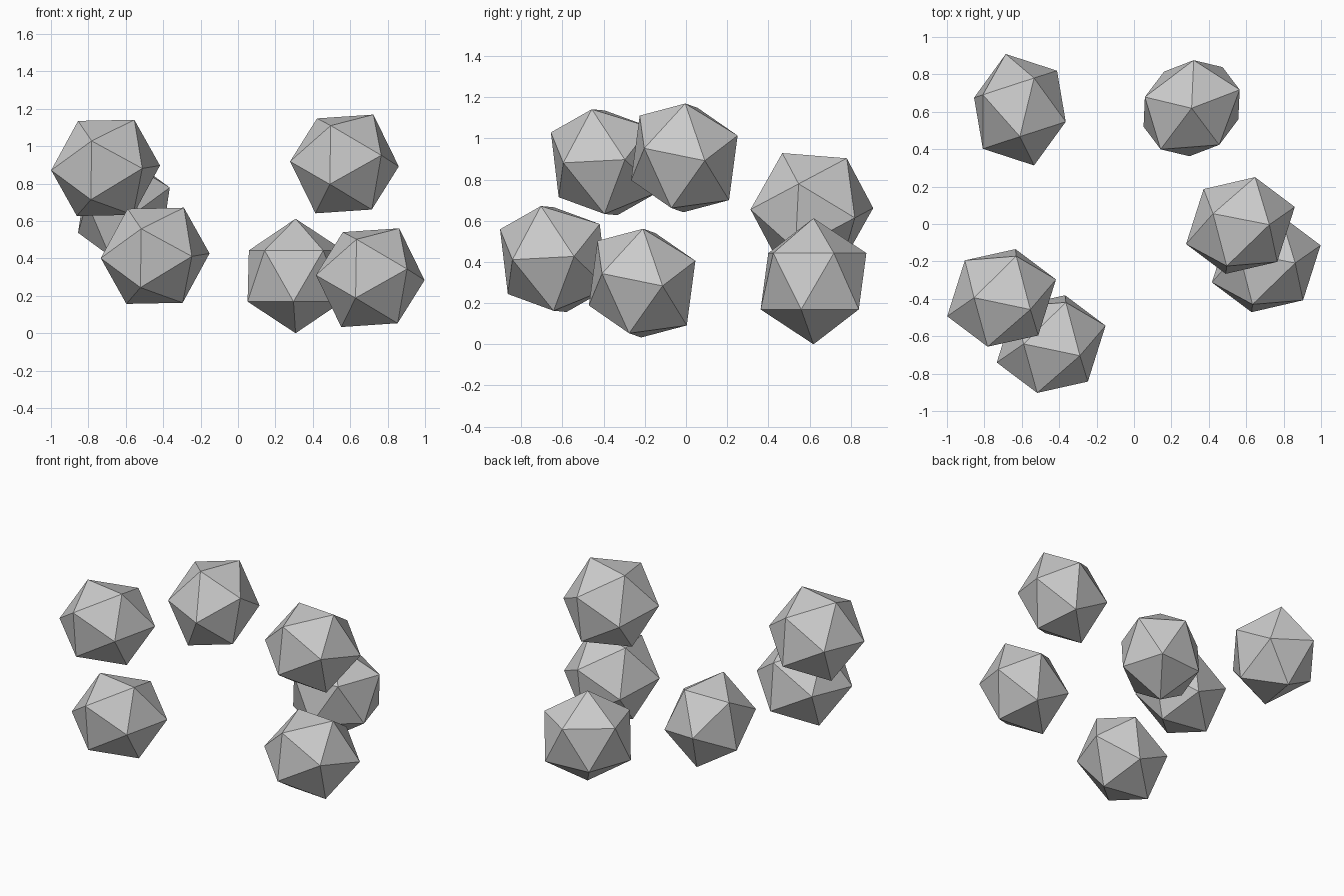
import bpy
from math import radians

if "Cube" in bpy.data.objects:
    bpy.data.objects.remove(bpy.data.objects["Cube"])

# Every rock is the same slightly squashed icosahedron, turned and placed
SIZE = (0.274, 0.311, 0.306)
LEFT_TURN = (-16.5, 28.8, -53.6)
RIGHT_TURN = (-25.6, 17.0, -57.0)


def rock(name, centre, turn):
    bpy.ops.mesh.primitive_ico_sphere_add(subdivisions=1, radius=1)
    ob = bpy.context.object
    ob.name = name
    ob.scale = SIZE
    ob.rotation_euler = [radians(a) for a in turn]
    ob.location = centre


# Left pair
rock("rock_left_upper", (-0.708, -0.395, 0.884), LEFT_TURN)
rock("rock_left_lower", (-0.443, -0.642, 0.414), LEFT_TURN)

# Right pair
rock("rock_right_upper", (0.569, -0.008, 0.905), RIGHT_TURN)
rock("rock_right_lower", (0.707, -0.213, 0.297), RIGHT_TURN)

# Back rocks
rock("rock_back_upright", (0.308, 0.619, 0.306), (0, 0, -53))
rock("rock_back_tilted", (-0.61, 0.611, 0.658), (28, 0, 0))
